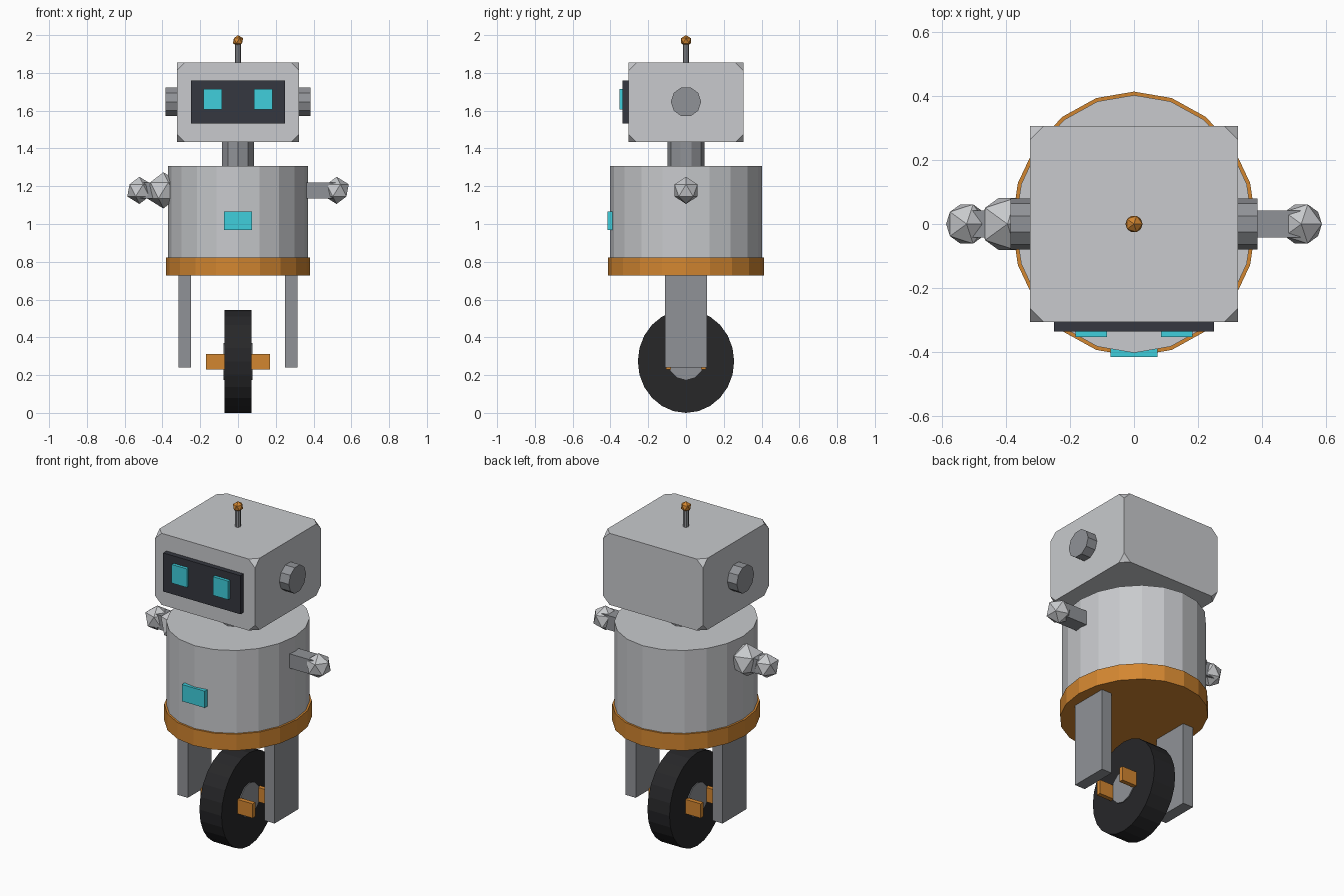
import bpy
import bmesh
from math import pi
from mathutils import Matrix, Vector

if "Cube" in bpy.data.objects:
    bpy.data.objects.remove(bpy.data.objects["Cube"])


def paint(name, rgb):
    mat = bpy.data.materials.new(name)
    mat.diffuse_color = (*rgb, 1)
    mat.use_nodes = True
    mat.node_tree.nodes["Principled BSDF"].inputs["Base Color"].default_value = mat.diffuse_color
    return mat


light_grey = paint("light_grey", (0.58, 0.59, 0.61))
mid_grey = paint("mid_grey", (0.28, 0.29, 0.31))
orange = paint("orange", (0.65, 0.24, 0.03))
cyan = paint("cyan", (0.05, 0.62, 0.72))
dark = paint("dark", (0.035, 0.038, 0.05))
rubber = paint("rubber", (0.02, 0.02, 0.022))


def finish(name, bm, mat):
    mesh = bpy.data.meshes.new(name)
    bmesh.ops.recalc_face_normals(bm, faces=bm.faces)
    bm.to_mesh(mesh)
    bm.free()
    mesh.materials.append(mat)
    obj = bpy.data.objects.new(name, mesh)
    bpy.context.collection.objects.link(obj)
    return obj


def box(name, lo, hi, mat, corner=0):
    """Box between two opposite corners, optionally with clipped corners."""
    lo, hi = Vector(lo), Vector(hi)
    bm = bmesh.new()
    bmesh.ops.create_cube(bm, size=1, matrix=Matrix.LocRotScale((lo + hi) / 2, None, hi - lo))
    if corner:
        bmesh.ops.bevel(bm, geom=bm.verts[:], offset=corner, offset_type='OFFSET',
                        segments=1, profile=0.5, affect='VERTICES')
    return finish(name, bm, mat)


def drum(name, centre, size, sides, mat, axis='Z'):
    """Cylinder with half-sizes (a, b) across its axis and a full length."""
    a, b, length = size
    bm = bmesh.new()
    turn = Matrix.Rotation(pi / 2, 4, 'Y') if axis == 'X' else Matrix.Identity(4)
    m = Matrix.Translation(centre) @ turn @ Matrix.Diagonal((a, b, length, 1))
    bmesh.ops.create_cone(bm, cap_ends=True, segments=sides, radius1=1, radius2=1, depth=1, matrix=m)
    return finish(name, bm, mat)


def ball(name, centre, radius, mat):
    bm = bmesh.new()
    bmesh.ops.create_icosphere(bm, subdivisions=1, radius=radius, matrix=Matrix.Translation(centre))
    return finish(name, bm, mat)


# Torso, hip band and neck
drum("torso", (0, 0, 1.018), (0.37, 0.402, 0.58), 20, light_grey)
drum("hip_band", (0, 0, 0.775), (0.381, 0.413, 0.096), 20, orange)
drum("neck", (0, 0, 1.37), (0.089, 0.097, 0.16), 10, mid_grey)
box("chest_light", (-0.074, -0.415, 0.968), (0.074, -0.386, 1.066), cyan)

# Head with clipped corners, face screen and antenna
box("head", (-0.324, -0.305, 1.435), (0.324, 0.305, 1.854), light_grey, corner=0.042)
box("face_screen", (-0.25, -0.335, 1.533), (0.25, -0.295, 1.759), dark)
drum("antenna_rod", (0, 0, 1.9), (0.015, 0.015, 0.12), 8, mid_grey)
ball("antenna_tip", (0, 0, 1.97), 0.03, orange)

# Wheel and hub
drum("wheel", (0, 0, 0.273), (0.273, 0.255, 0.143), 24, rubber, 'X')
drum("wheel_hub", (0, 0, 0.273), (0.098, 0.095, 0.154), 12, mid_grey, 'X')

# Axle bars, one in front of the hub and one behind
for side, label in ((-1, "front"), (1, "back")):
    y0, y1 = sorted((side * 0.08, side * 0.106))
    box(label + "_axle_bar", (-0.169, y0, 0.229), (0.169, y1, 0.313), orange)

# Mirrored parts: eyes, ears, arms, hands and fork legs
for side, label in ((-1, "left"), (1, "right")):
    def span(a, b):
        return sorted((side * a, side * b))
    x0, x1 = span(0.085, 0.183)
    box(label + "_eye", (x0, -0.353, 1.607), (x1, -0.325, 1.716), cyan)
    drum(label + "_ear", (side * 0.345, 0, 1.647), (0.08, 0.08, 0.08), 10, mid_grey, 'X')
    x0, x1 = span(0.34, 0.52)
    box(label + "_arm", (x0, -0.042, 1.136), (x1, 0.042, 1.22), mid_grey)
    ball(label + "_hand", (side * 0.522, 0, 1.178), 0.072, light_grey)
    x0, x1 = span(0.248, 0.315)
    box(label + "_fork_leg", (x0, -0.111, 0.239), (x1, 0.111, 0.75), mid_grey)

# Shoulder joint, present on one side only
ball("left_shoulder", (-0.395, 0, 1.178), 0.096, light_grey)
